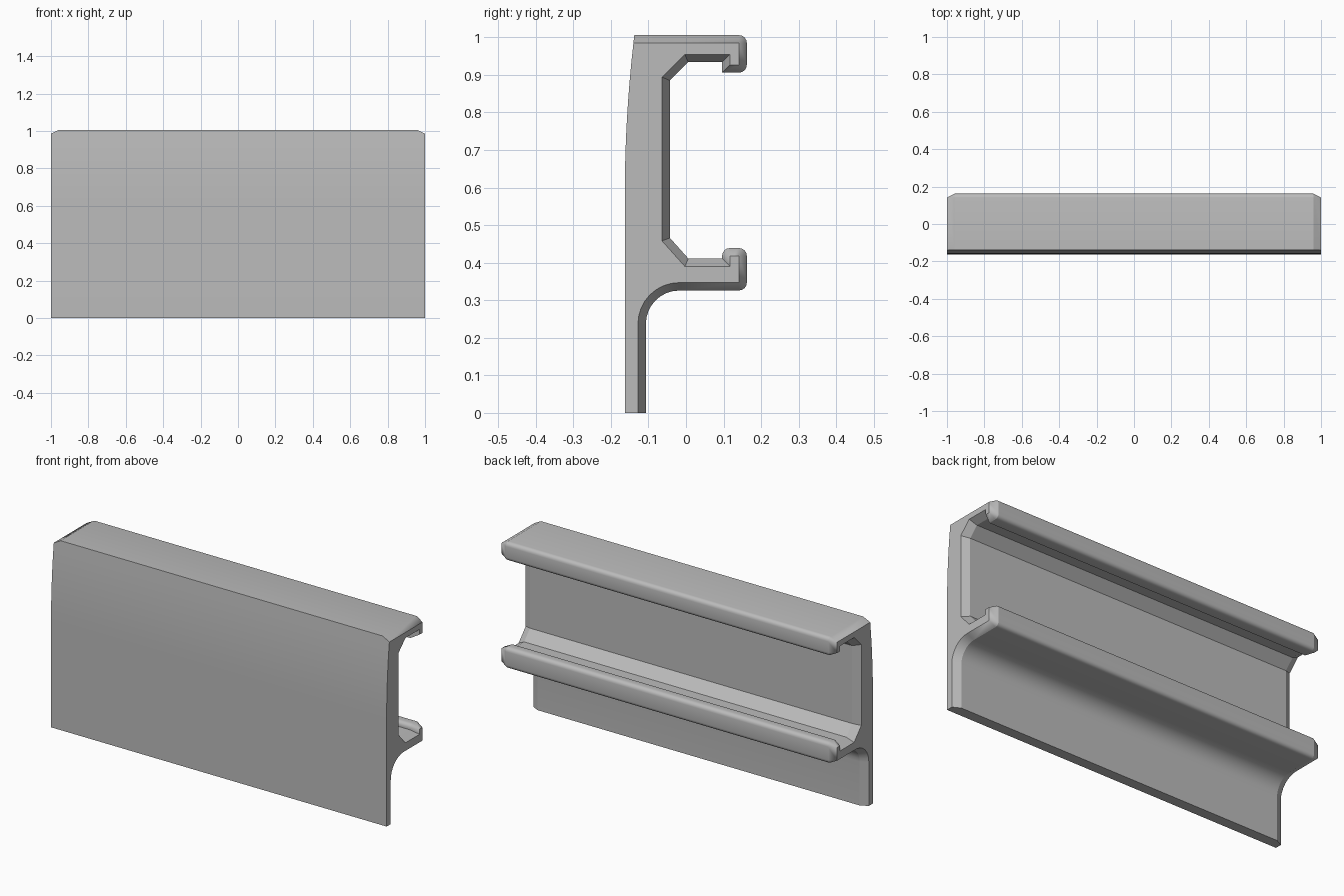
import bpy, bmesh, math
from mathutils import Vector

if "Cube" in bpy.data.objects:
    bpy.data.objects.remove(bpy.data.objects["Cube"], do_unlink=True)

HALF, BEVEL_LEN, BEVEL = 1.0, 0.04, 0.021
FRONT, FLAT_TOP, CAP_TOP = -0.163, 0.58, 0.985

# End section, counter-clockwise in (y, z); third value marks a rounded corner
section = [(FRONT, 0, 0), (-0.128, 0, 0)]

# Concave fillet under the lower shelf
for i in range(9):
    a = math.pi - i * math.pi / 16
    section.append((-0.018 + 0.11 * math.cos(a), 0.237 + 0.11 * math.sin(a), 0))

# Lower shelf and lip, web, upper shelf and lip
section += [(0.141, 0.347, 1), (0.141, 0.418, 1), (0.117, 0.418, 1), (0.117, 0.39, 0),
            (-0.003, 0.39, 0), (-0.064, 0.458, 0), (-0.064, 0.894, 0), (-0.003, 0.955, 0),
            (0.117, 0.955, 0), (0.117, 0.927, 0), (0.141, 0.927, 1), (0.141, CAP_TOP, 1)]

# Gently curved front face, from the top down
for i in range(9):
    t = 1 - i / 8
    section.append((FRONT + 0.023 * t * t, FLAT_TOP + (CAP_TOP - FLAT_TOP) * t, 0))

points = [Vector(s[:2]) for s in section]
count = len(points)
front_start = count - 9


def edge(i):
    """Outward normal and bevel width of the edge after point i."""
    i %= count
    d = (points[(i + 1) % count] - points[i]).normalized()
    return Vector((d.y, -d.x)), (0 if i == 0 or i >= front_start else BEVEL)


# Pair each end point with one or more points of the wider middle section
pairs = []
for i, p in enumerate(points):
    (n1, d1), (n2, d2) = edge(i - 1), edge(i)
    if section[i][2]:
        a1, turn = math.atan2(n1.y, n1.x), n1.angle(n2)
        for k in range(5):
            a = a1 + turn * k / 4
            pairs.append((p, p + BEVEL * Vector((math.cos(a), math.sin(a)))))
        continue
    det = n1.x * n2.y - n1.y * n2.x
    if abs(det) < 0.001:
        move = n1 * d1
    else:
        move = Vector((d1 * n2.y - d2 * n1.y, n1.x * d2 - n2.x * d1)) / det
    pairs.append((p, p + move))

# Sweep the section along x with bevelled ends
bm = bmesh.new()
rings = []
for x, which in ((-HALF, 0), (BEVEL_LEN - HALF, 1), (HALF - BEVEL_LEN, 1), (HALF, 0)):
    rings.append([bm.verts.new((x, *pair[which])) for pair in pairs])
size = len(pairs)
for a, b in zip(rings, rings[1:]):
    for i in range(size):
        j = (i + 1) % size
        bm.faces.new((a[i], a[j], b[j], b[i]))
bm.faces.new(rings[0][::-1])
bm.faces.new(rings[-1])
bmesh.ops.remove_doubles(bm, verts=bm.verts, dist=0.00001)
bmesh.ops.recalc_face_normals(bm, faces=bm.faces)

mesh = bpy.data.meshes.new("channel_rail")
bm.to_mesh(mesh)
bm.free()
rail = bpy.data.objects.new("channel_rail", mesh)
bpy.context.collection.objects.link(rail)

# Plain grey finish
grey = bpy.data.materials.new("plain grey")
grey.use_nodes = True
colour = (0.5, 0.5, 0.5, 1)
grey.diffuse_color = colour
grey.node_tree.nodes["Principled BSDF"].inputs["Base Color"].default_value = colour
mesh.materials.append(grey)

bpy.ops.object.select_all(action="DESELECT")
rail.select_set(True)
bpy.context.view_layer.objects.active = rail
bpy.ops.object.shade_smooth_by_angle(angle=math.radians(25))
